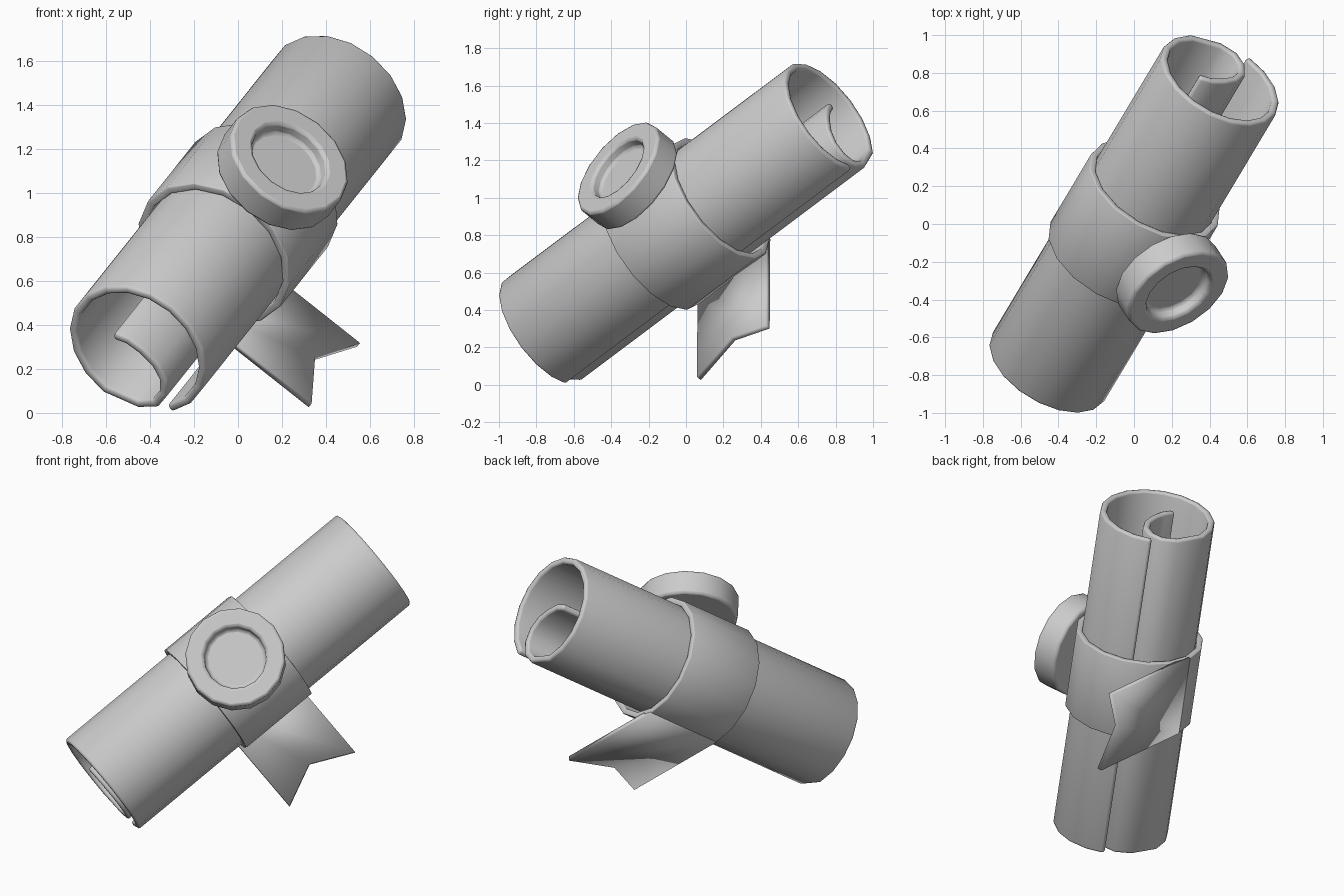
import bpy, bmesh
from math import sin, cos, tau, radians
from mathutils import Vector, Matrix

if "Cube" in bpy.data.objects:
    bpy.data.objects.remove(bpy.data.objects["Cube"])

# Tilted frame: roll axis on local Z, seal direction on local Y
axis = Vector((0.432, 0.722, 0.541)).normalized()
out = Vector((0.44, -0.70, 0.56))
out = (out - axis * out.dot(axis)).normalized()
side = axis.cross(out)
FRAME = Matrix.Translation((0, 0, 0.86)) @ Matrix((side, out, -axis)).transposed().to_4x4()

HALF_LENGTH = 1.06
BAND_HALF = 0.255
SIDES = 16

grey = bpy.data.materials.new("plain_grey")
grey.use_nodes = True
colour = (0.6, 0.6, 0.6, 1)
grey.diffuse_color = colour
grey.node_tree.nodes["Principled BSDF"].inputs["Base Color"].default_value = colour


def finish(name, bm, thickness=0, bevel=0.01):
    bmesh.ops.recalc_face_normals(bm, faces=bm.faces)
    mesh = bpy.data.meshes.new(name)
    bm.to_mesh(mesh)
    bm.free()
    obj = bpy.data.objects.new(name, mesh)
    bpy.context.collection.objects.link(obj)
    mesh.materials.append(grey)
    obj.matrix_world = FRAME
    if thickness:
        solid = obj.modifiers.new("thickness", 'SOLIDIFY')
        solid.thickness = thickness
        solid.offset = 0
        solid.use_even_offset = True
    if bevel:
        edge = obj.modifiers.new("soft_edges", 'BEVEL')
        edge.width = bevel
        edge.segments = 2
        edge.limit_method = 'ANGLE'
        edge.angle_limit = radians(50)
    bpy.ops.object.select_all(action='DESELECT')
    obj.select_set(True)
    bpy.context.view_layer.objects.active = obj
    bpy.ops.object.shade_smooth_by_angle(angle=radians(40))
    return obj


def sheet(path, half, closed=False):
    """Sweep a flat path along the roll axis."""
    bm = bmesh.new()
    rows = [[bm.verts.new((x, y, z)) for z in (-half, half)] for x, y in path]
    pairs = list(zip(rows, rows[1:]))
    if closed:
        pairs.append((rows[-1], rows[0]))
    for a, b in pairs:
        bm.faces.new((a[0], b[0], b[1], a[1]))
    return bm


# Paper roll: nearly a full turn, then a tighter inner curl
turn = [radians(-31 + 20 * i) for i in range(16)]
path = [(0.326 * cos(t), 0.326 * sin(t)) for t in turn]
path += [(0.155, -0.268), (0.213, -0.20), (0.215, -0.12), (0.175, -0.05),
         (0.105, -0.008), (0.02, 0.006), (-0.06, 0.002), (-0.125, -0.025)]
finish("paper_roll", sheet(path, HALF_LENGTH), 0.04, 0.014)

# Ribbon band around the middle
ring = [(0.367 * cos(tau * i / SIDES), 0.367 * sin(tau * i / SIDES)) for i in range(SIDES)]
finish("ribbon_band", sheet(ring, BAND_HALF, True), 0.035, 0.006)

# Ribbon tail, tangent to the band with a notched end
bm = bmesh.new()
outline = [(0, -BAND_HALF), (0.77, -BAND_HALF), (0.65, 0), (0.77, BAND_HALF), (0, BAND_HALF)]
bm.faces.new([bm.verts.new((x, -0.37, z)) for x, z in outline])
finish("ribbon_tail", bm, 0.03, 0)

# Wax seal: a turned disc with a round recess
bm = bmesh.new()
profile = [(0, 0.47), (0.18, 0.47), (0.19, 0.532), (0.30, 0.532), (0.30, 0.375), (0, 0.375)]
verts = [bm.verts.new((r, h, 0)) for r, h in profile]
edges = [bm.edges.new(pair) for pair in zip(verts, verts[1:])]
bmesh.ops.spin(bm, geom=verts + edges, cent=(0, 0, 0), axis=(0, 1, 0),
               angle=tau, steps=SIDES, use_merge=True)
bmesh.ops.remove_doubles(bm, verts=bm.verts, dist=0.0001)
finish("wax_seal", bm, 0, 0.015)
